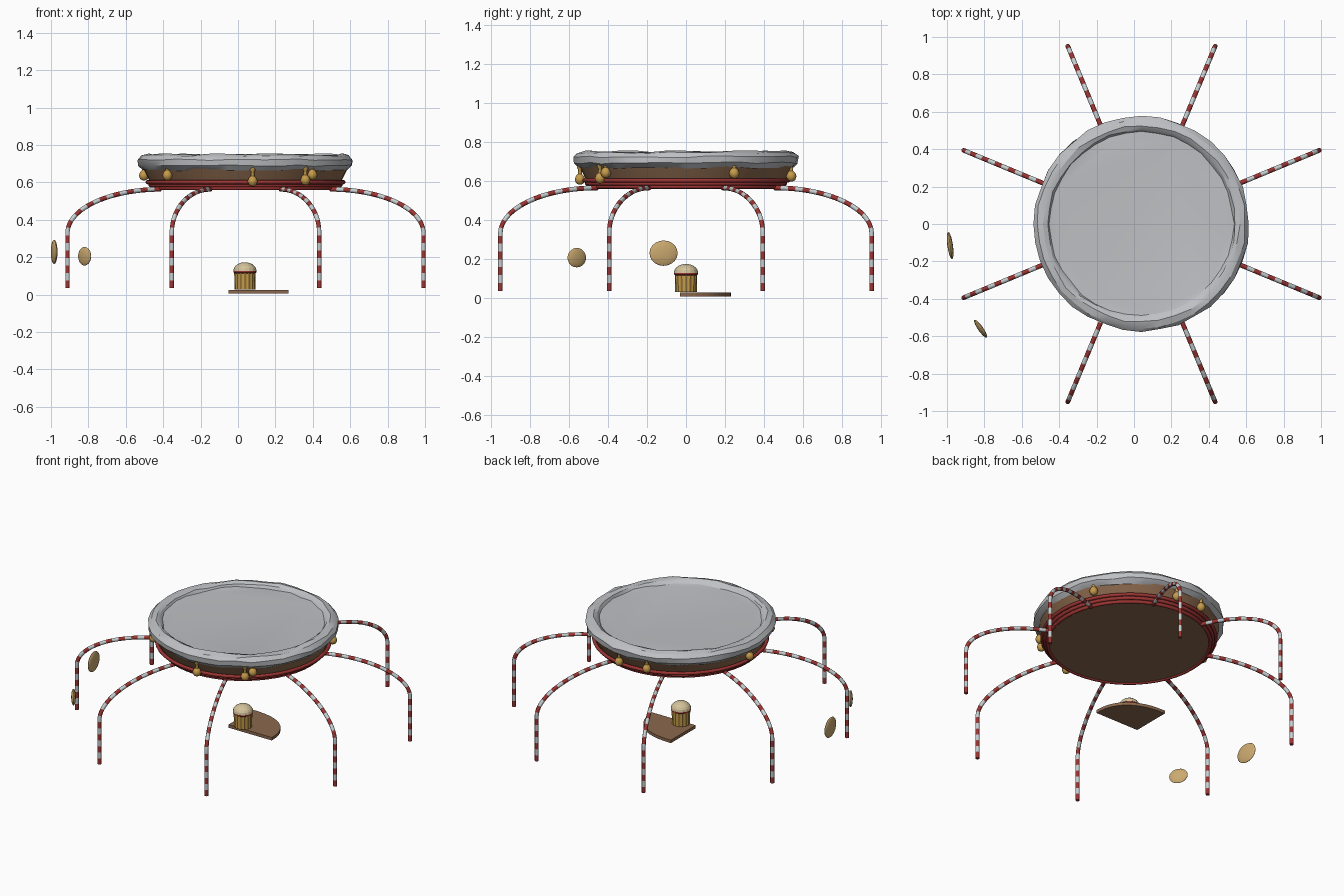
import bpy, bmesh, math, random
from mathutils import Vector, Matrix

random.seed(4)
if "Cube" in bpy.data.objects:
    bpy.data.objects.remove(bpy.data.objects["Cube"])

CENTER = Vector((0.04, 0, 0))


def material(name, r, g, b):
    m = bpy.data.materials.new(name)
    m.use_nodes = True
    m.diffuse_color = (r, g, b, 1)
    m.node_tree.nodes["Principled BSDF"].inputs["Base Color"].default_value = (r, g, b, 1)
    return m


ICING = material("icing_grey", 0.52, 0.53, 0.55)
SPONGE = material("sponge_brown", 0.26, 0.14, 0.075)
RED = material("candy_red", 0.33, 0.035, 0.032)
WHITE = material("candy_white", 0.56, 0.62, 0.63)
GOLD = material("gold", 0.56, 0.33, 0.07)
CREAM = material("cream", 0.66, 0.55, 0.33)
TAN = material("biscuit_tan", 0.6, 0.4, 0.16)


def finish(name, bm, mats, smooth=None):
    bmesh.ops.recalc_face_normals(bm, faces=bm.faces)
    me = bpy.data.meshes.new(name)
    bm.to_mesh(me)
    bm.free()
    for m in mats:
        me.materials.append(m)
    ob = bpy.data.objects.new(name, me)
    bpy.context.collection.objects.link(ob)
    if smooth:
        bpy.ops.object.select_all(action="DESELECT")
        ob.select_set(True)
        bpy.context.view_layer.objects.active = ob
        bpy.ops.object.shade_smooth_by_angle(angle=math.radians(smooth))
    return ob


def skin(bm, rings, closed=False):
    """Join rings of vertices with quads; cap both ends unless closed."""
    n = len(rings[0])
    pairs = list(zip(rings, rings[1:] + ([rings[0]] if closed else [])))
    bands = []
    for a, b in pairs:
        bands.append([bm.faces.new((a[i], a[(i + 1) % n], b[(i + 1) % n], b[i])) for i in range(n)])
    if not closed:
        bands[0].append(bm.faces.new(rings[0]))
        bands[-1].append(bm.faces.new(rings[-1]))
    return bands


def lathe(name, profile, segs, mat, at=CENTER, jitter=None, flute=0, smooth=None):
    """Revolve (radius, height) points about a vertical axis."""
    bm = bmesh.new()
    rings = []
    for r, z in profile:
        ring = []
        for i in range(segs):
            a = math.tau * i / segs
            dr, dz = jitter(r, z) if jitter else (0, 0)
            rr = r * (1 + flute * (-1) ** i) + dr
            ring.append(bm.verts.new(at + Vector((rr * math.cos(a), rr * math.sin(a), z + dz))))
        rings.append(ring)
    skin(bm, rings)
    return finish(name, bm, [mat], smooth)


# Cake body and frosted top with an uneven raised rim
lathe("sponge_base", [(0.49, 0.566), (0.512, 0.605), (0.55, 0.68), (0.5, 0.69)], 48, SPONGE, smooth=30)


def uneven(r, z):
    if r < 0.47 or z < 0.66:
        return 0, 0
    return random.uniform(-0.006, 0.005), random.uniform(-0.005, 0.005)


rim = [(0.5, 0.655), (0.545, 0.667), (0.572, 0.69), (0.574, 0.722), (0.556, 0.743),
       (0.525, 0.75), (0.502, 0.74), (0.492, 0.726), (0.46, 0.724)]
lathe("icing_top", rim, 36, ICING, jitter=uneven, smooth=25)

# Three piped rings below the cake
for k in range(3):
    ring_r, ring_z = 0.492 + 0.016 * k, 0.569 + 0.016 * k
    bm = bmesh.new()
    rings = []
    for i in range(48):
        a = math.tau * i / 48
        rings.append([bm.verts.new(CENTER + Vector((
            (ring_r + 0.011 * math.cos(b)) * math.cos(a),
            (ring_r + 0.011 * math.cos(b)) * math.sin(a),
            ring_z + 0.011 * math.sin(b)))) for b in [math.tau * j / 8 for j in range(8)]])
    skin(bm, rings, closed=True)
    finish("piped_ring_%d" % (k + 1), bm, [RED], 50)


# Striped candy cane legs: upright foot bending in over a quarter ellipse
def leg_path(samples):
    dense = [(1.03, 0.035), (1.03, 0.33)]
    for i in range(1, 101):
        t = math.pi / 2 * i / 100
        dense.append((0.49 + 0.54 * math.cos(t), 0.33 + 0.233 * math.sin(t)))
    dense = [Vector((r, 0, z)) for r, z in dense]
    total = sum((b - a).length for a, b in zip(dense, dense[1:]))
    points, walked, k = [dense[0]], 0, 1
    for a, b in zip(dense, dense[1:]):
        step = (b - a).length
        while k <= samples and total * k / samples <= walked + step + 1e-6:
            points.append(a.lerp(b, (total * k / samples - walked) / step))
            k += 1
        walked += step
    return points


STRIPES = 23
path = leg_path(STRIPES * 2)
for leg in range(8):
    turn = Matrix.Rotation(math.radians(22.5 + 45 * leg), 3, "Z")
    bm = bmesh.new()
    rings = []
    for i, p in enumerate(path):
        d = (path[min(i + 1, len(path) - 1)] - path[max(i - 1, 0)]).normalized()
        side = Vector((0, 1, 0))
        up = d.cross(side)
        rings.append([bm.verts.new(CENTER + turn @ (p + 0.0125 * (side * math.cos(b) + up * math.sin(b))))
                      for b in [math.tau * j / 8 for j in range(8)]])
    for i, band in enumerate(skin(bm, rings)):
        for f in band:
            f.material_index = (i // 2) % 2
    finish("cane_leg_%d" % (leg + 1), bm, [RED, WHITE], 50)

# Hanging gold baubles: round bulb, slim neck and flared cap
bauble = [(0.006, -0.027), (0.02, -0.019), (0.027, 0), (0.021, 0.017), (0.01, 0.028),
          (0.009, 0.05), (0.015, 0.058), (0.016, 0.075), (0.006, 0.085)]
hangs = [(27, 0.637), (82, 0.622), (103, 0.625), (175, 0.637), (220, 0.637),
         (274, 0.606), (306, 0.612), (311, 0.64)]
for k, (deg, z) in enumerate(hangs):
    a = math.radians(deg)
    spot = CENTER + Vector((0.545 * math.cos(a), 0.545 * math.sin(a), z))
    lathe("bauble_%d" % (k + 1), bauble, 12, GOLD, at=spot, smooth=40)

# Small cupcake: fluted wrapper, red band and cream dome
cup = Vector((0.037, 0, 0))
lathe("cupcake_wrapper", [(0.054, 0.028), (0.056, 0.118)], 32, GOLD, at=cup, flute=0.025)
lathe("cupcake_band", [(0.056, 0.114), (0.061, 0.118), (0.061, 0.126), (0.056, 0.13)], 24, RED, at=cup)
dome = [(0.062 * math.cos(t), 0.127 + 0.046 * math.sin(t)) for t in [0, 0.3, 0.6, 0.9, 1.2, 1.45]]
lathe("cupcake_dome", dome, 16, CREAM, at=cup)

# Quarter slice of biscuit below the cupcake
bm = bmesh.new()
outline = [(-0.05, -0.03)]
for i in range(13):
    t = math.pi / 2 * i / 12
    outline.append((-0.05 + 0.32 * math.cos(t) ** 0.85, -0.03 + 0.26 * abs(math.sin(t)) ** 0.85))
skin(bm, [[bm.verts.new((x, y, z)) for x, y in outline] for z in (0.005, 0.025)])
finish("biscuit_slice", bm, [SPONGE])


# Two floating lens-shaped biscuits
def lens(name, at, turn, width, height, thick):
    bm = bmesh.new()
    bmesh.ops.create_uvsphere(bm, u_segments=20, v_segments=10, radius=1)
    bm.transform(Matrix.Translation(at) @ Matrix.Rotation(math.radians(turn), 4, "Z")
                 @ Matrix.Diagonal((thick, width, height, 1))
                 @ Matrix.Rotation(math.pi / 2, 4, "Y"))
    finish(name, bm, [TAN], 30)


lens("large_round_biscuit", (-0.983, -0.115, 0.228), 8, 0.073, 0.065, 0.015)
lens("small_round_biscuit", (-0.82, -0.56, 0.205), 35, 0.058, 0.05, 0.014)
